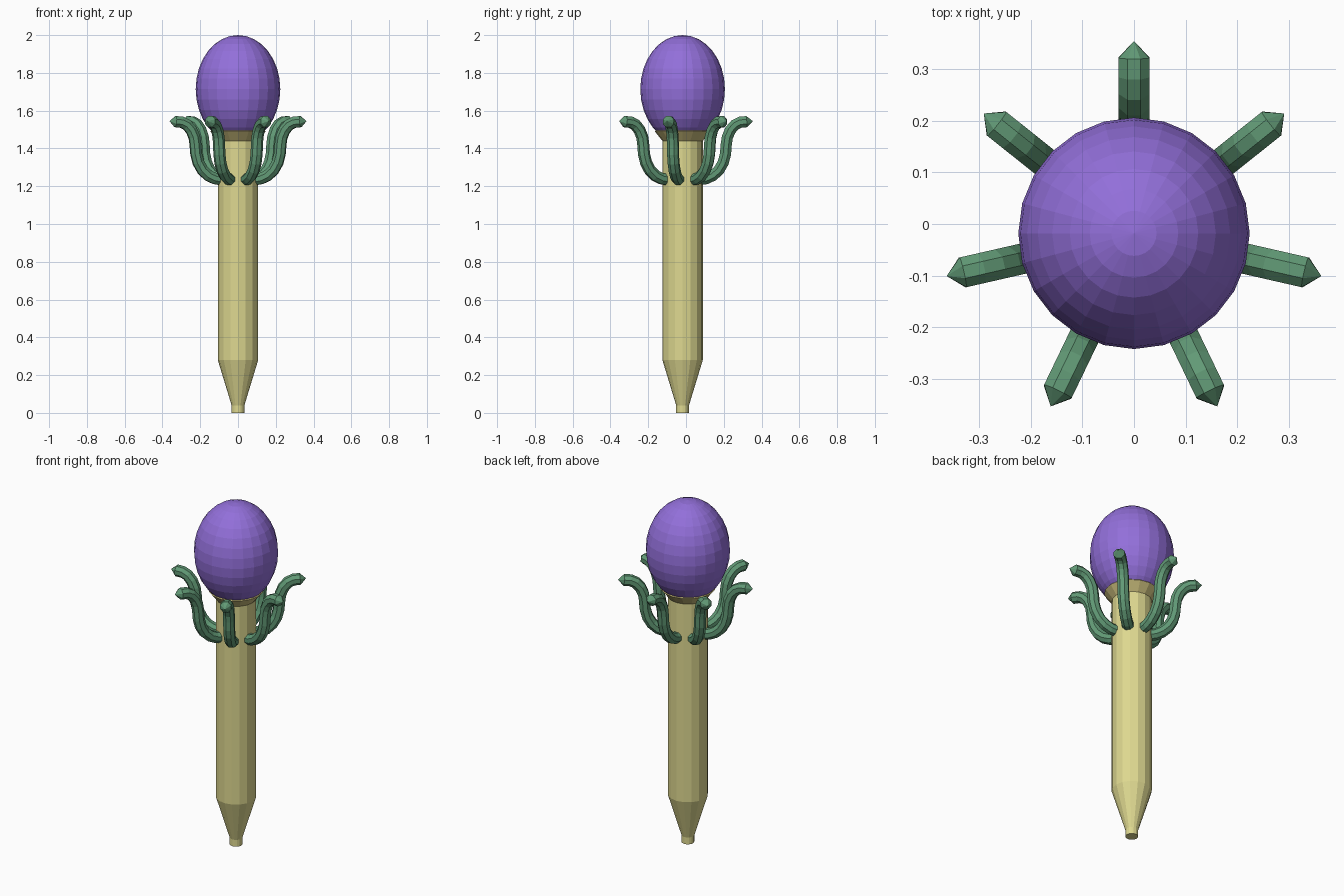
import bpy, bmesh, math
from mathutils import Vector, Matrix

AXIS_Y = -0.018
if "Cube" in bpy.data.objects:
    bpy.data.objects.remove(bpy.data.objects["Cube"], do_unlink=True)


def material(name, rgb):
    mat = bpy.data.materials.new(name)
    mat.use_nodes = True
    mat.diffuse_color = (*rgb, 1)
    mat.node_tree.nodes["Principled BSDF"].inputs["Base Color"].default_value = (*rgb, 1)
    return mat


def finish(bm, name, mat):
    bmesh.ops.recalc_face_normals(bm, faces=bm.faces)
    mesh = bpy.data.meshes.new(name)
    bm.to_mesh(mesh)
    bm.free()
    mesh.materials.append(mat)
    obj = bpy.data.objects.new(name, mesh)
    bpy.context.collection.objects.link(obj)
    obj.location.y = AXIS_Y
    return obj


def skin(bm, rings):
    """Bridge successive rings of vertices into quads."""
    for a, b in zip(rings, rings[1:]):
        for i in range(len(a)):
            j = (i + 1) % len(a)
            bm.faces.new((a[i], a[j], b[j], b[i]))


def lathe(name, profile, sides, mat):
    bm = bmesh.new()
    rings = [[bm.verts.new((r * math.cos(math.tau * i / sides),
                            r * math.sin(math.tau * i / sides), z))
              for i in range(sides)] for r, z in profile]
    skin(bm, rings)
    bm.faces.new(rings[0])
    bm.faces.new(rings[-1])
    return finish(bm, name, mat)


def tentacle(name, path, radius, sides, angle, mat):
    """Sweep a tube along a radial (r, z) path and close it with a pointed tip."""
    bm = bmesh.new()
    pts = [Vector((r, 0, z)) for r, z in path]
    rings = []
    for k, p in enumerate(pts):
        tangent = (pts[min(k + 1, len(pts) - 1)] - pts[max(k - 1, 0)]).normalized()
        side = Vector((0, 1, 0))
        up = tangent.cross(side)
        rings.append([bm.verts.new(p + radius * (side * math.cos(a) + up * math.sin(a)))
                      for a in (math.tau * (i + 0.5) / sides for i in range(sides))])
    skin(bm, rings)
    bm.faces.new(rings[0])
    tip = bm.verts.new(pts[-1] + tangent * radius)
    for i in range(sides):
        bm.faces.new((rings[-1][i], rings[-1][(i + 1) % sides], tip))
    bmesh.ops.transform(bm, matrix=Matrix.Rotation(angle, 4, "Z"), verts=bm.verts)
    return finish(bm, name, mat)


purple = material("purple", (0.29, 0.16, 0.70))
cream = material("straw yellow", (0.73, 0.69, 0.28))
tan = material("dark straw", (0.58, 0.50, 0.20))
green = material("leaf green", (0.12, 0.32, 0.18))

# Stem with tapered foot, and flared collar under the bulb
lathe("stem", [(0.034, 0), (0.034, 0.04), (0.107, 0.28), (0.107, 1.45)], 16, cream)
lathe("collar", [(0.107, 1.44), (0.147, 1.49), (0.13, 1.51)], 16, tan)

# Egg-shaped bulb
bm = bmesh.new()
bmesh.ops.create_uvsphere(bm, u_segments=24, v_segments=16, radius=1)
bmesh.ops.scale(bm, vec=(0.224, 0.224, 0.286), verts=bm.verts)
bmesh.ops.translate(bm, vec=(0, 0, 1.714), verts=bm.verts)
finish(bm, "bulb", purple)

# Seven curling tentacles around the stem
PATH = [(0.09, 1.235), (0.125, 1.24), (0.16, 1.256), (0.192, 1.285), (0.215, 1.325),
        (0.227, 1.37), (0.231, 1.42), (0.237, 1.46), (0.253, 1.497),
        (0.277, 1.525), (0.305, 1.539), (0.34, 1.542)]
for n in range(7):
    tentacle(f"tentacle_{n + 1}", PATH, 0.032, 8, math.pi / 2 + math.tau * n / 7, green)
